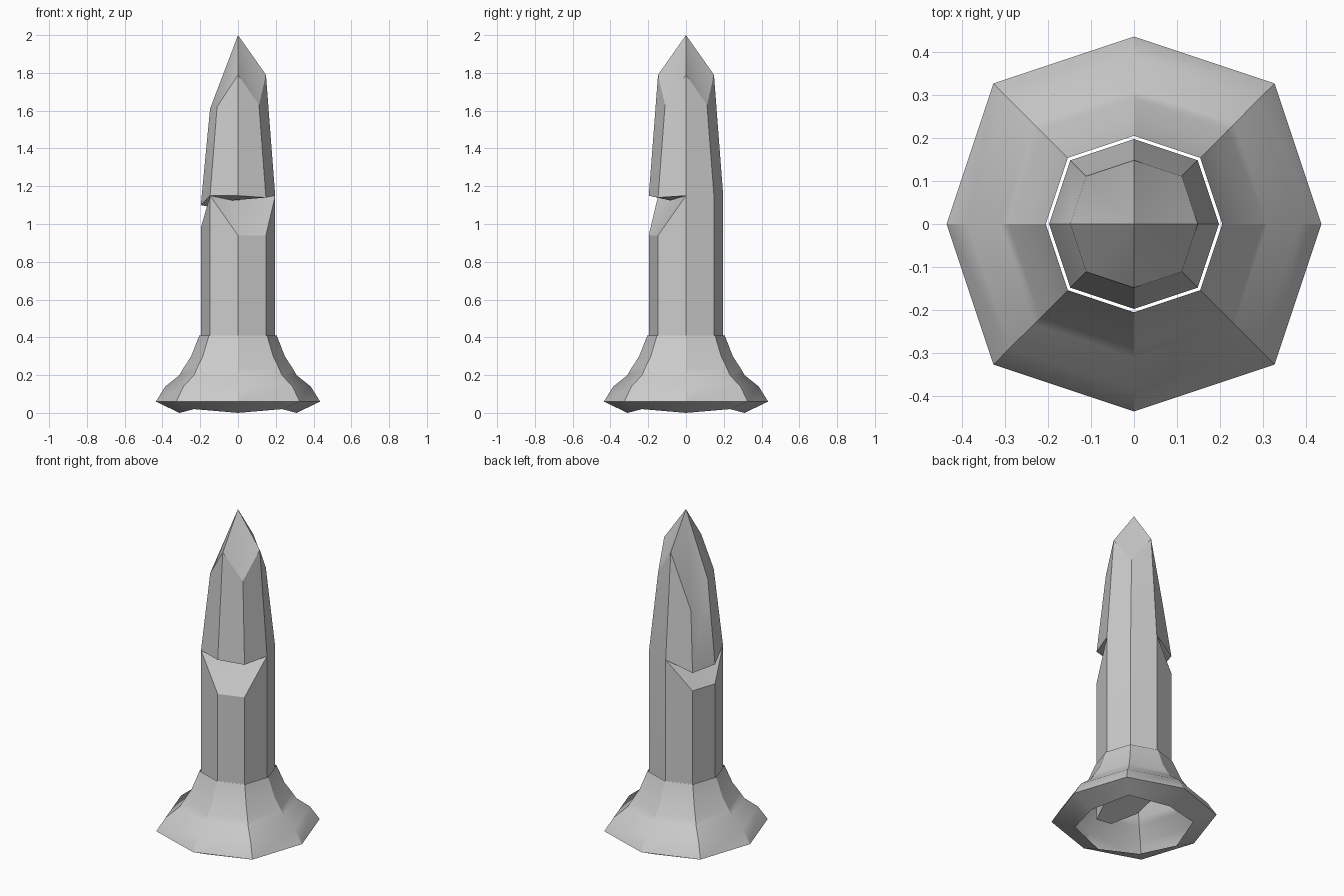
import bpy, bmesh, math

if "Cube" in bpy.data.objects:
    bpy.data.objects.remove(bpy.data.objects["Cube"])


def ring_xy(k, r):
    # eight-sided outline with slightly pushed-out diagonals
    s = lambda v: 0 if abs(v) < 1e-6 else math.copysign(1, v)
    a = k * math.pi / 4
    f = r if k % 2 == 0 else 0.75 * r
    return f * s(math.cos(a)), f * s(math.sin(a))


def ring(bm, r, heights):
    return [bm.verts.new((*ring_xy(k, r), z)) for k, z in enumerate(heights)]


def bridge(bm, a, b):
    for k in range(8):
        n = (k + 1) % 8
        bm.faces.new((a[k], a[n], b[n], b[k]))


def finish(bm, name, fix_normals=False):
    if fix_normals:
        bmesh.ops.recalc_face_normals(bm, faces=bm.faces[:])
    mesh = bpy.data.meshes.new(name)
    bm.to_mesh(mesh)
    bm.free()
    ob = bpy.data.objects.new(name, mesh)
    bpy.context.collection.objects.link(ob)
    bpy.ops.object.select_all(action='DESELECT')
    ob.select_set(True)
    bpy.context.view_layer.objects.active = ob
    bpy.ops.object.shade_smooth_by_angle(angle=math.radians(30))
    return ob


# Stepped open base shell with a wavy lower rim
bm = bmesh.new()
profile = [(0.435, 0.06), (0.385, 0.14), (0.31, 0.20), (0.29, 0.235),
           (0.248, 0.30), (0.205, 0.41)]
prev = ring(bm, 0.31, [0.0, 0.02] * 4)
for r, z in profile:
    cur = ring(bm, r, [z] * 8)
    bridge(bm, prev, cur)
    prev = cur
finish(bm, "stepped_base")

# Chipped pillar: slanted foot, shaft, two notches, tapered point
bm = bmesh.new()
foot_z = []
for k in range(8):
    x, y = ring_xy(k, 0.197)
    foot_z.append(0.21 + 0.5 * (y - x))
foot = ring(bm, 0.197, foot_z)
low = ring(bm, 0.197, [1.15, 1.15, 1.15, 0.98, 0.98, 1.15, 0.94, 0.94])
up_z = {3: 1.09, 4: 1.10, 6: 1.15, 7: 1.14}
up = [bm.verts.new((*ring_xy(k, 0.197), up_z[k])) if k in up_z else low[k]
      for k in range(8)]
tip = ring(bm, 0.148, [1.79, 1.63, 1.79, 1.45, 1.61, 1.62, 1.79, 1.63])
apex = bm.verts.new((0, 0, 2))
bm.faces.new(foot[::-1])
bridge(bm, foot, low)
bridge(bm, up, tip)
for k in range(8):
    bm.faces.new((tip[k], tip[(k + 1) % 8], apex))

# Notches: sloped cut below, overhang above, meeting in a crease
for ids, crease in (((5, 6, 7, 0), (-0.03, -0.085, 1.125)),
                    ((2, 3, 4, 5), (-0.07, 0.03, 1.13))):
    c = bm.verts.new(crease)
    a, b, d, e = ids
    for i, j in ((a, b), (b, d), (d, e)):
        bm.faces.new((low[i], low[j], c))
        bm.faces.new((up[j], up[i], c))
finish(bm, "chipped_pillar", True)
